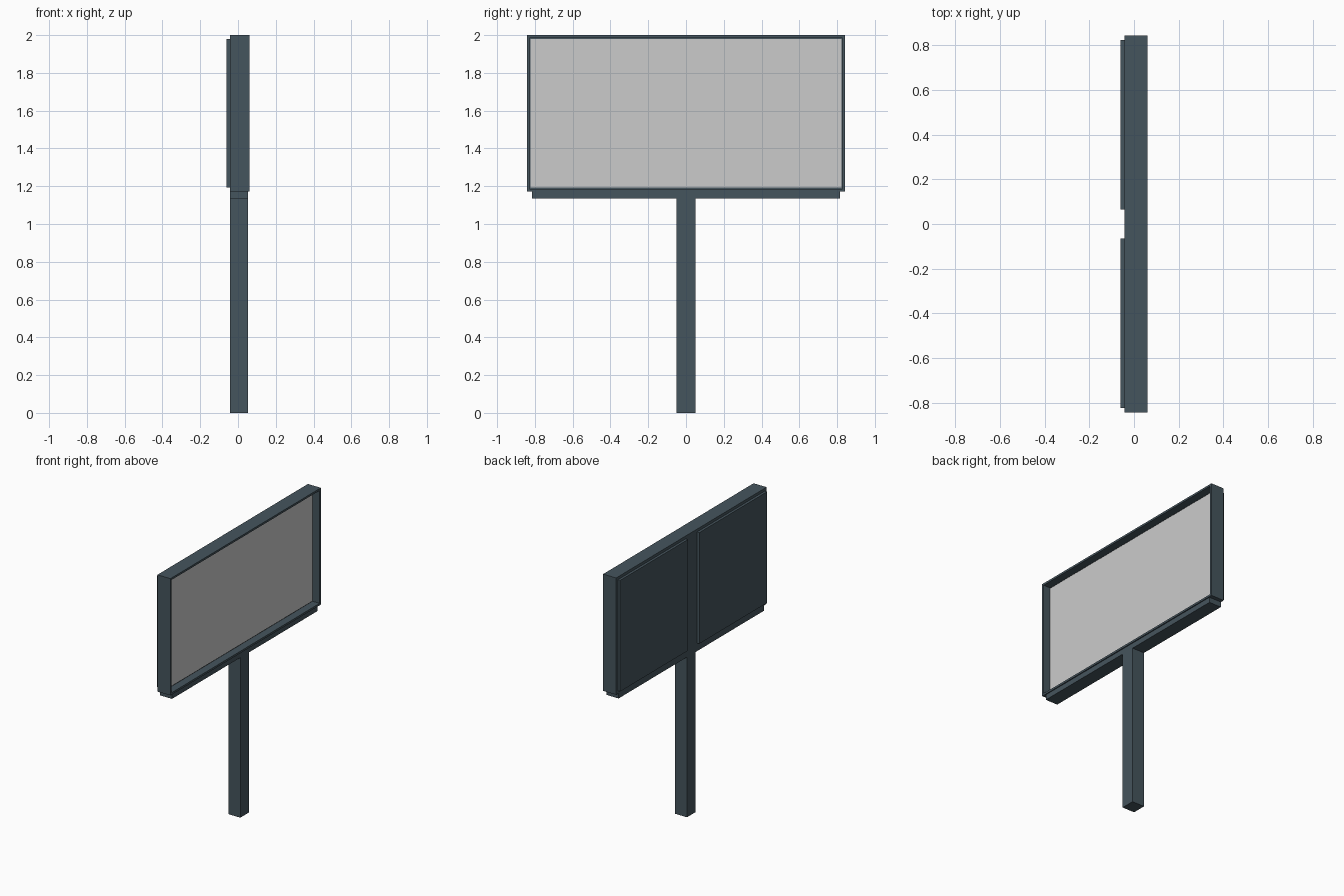
import bpy
import bmesh
from mathutils import Vector

if "Cube" in bpy.data.objects:
    bpy.data.objects.remove(bpy.data.objects["Cube"])

slate = bpy.data.materials.new("slate_metal")
slate.diffuse_color = (0.06, 0.09, 0.11, 1)
slate.use_nodes = True
slate.node_tree.nodes["Principled BSDF"].inputs["Base Color"].default_value = slate.diffuse_color


def box(name, lo, hi, mat=None, recess=None):
    """Box between two corners; recess=(border, depth) sinks its +x face."""
    lo, hi = Vector(lo), Vector(hi)
    bm = bmesh.new()
    bmesh.ops.create_cube(bm, size=1)
    for v in bm.verts:
        v.co = (lo + hi) / 2 + v.co * (hi - lo)
    if recess:
        bm.normal_update()
        face = max(bm.faces, key=lambda f: f.normal.x)
        bmesh.ops.inset_region(bm, faces=[face], thickness=recess[0])
        moved = bmesh.ops.extrude_discrete_faces(bm, faces=[face])["faces"]
        bmesh.ops.translate(bm, verts=moved[0].verts, vec=(-recess[1], 0, 0))
    bmesh.ops.recalc_face_normals(bm, faces=bm.faces)
    mesh = bpy.data.meshes.new(name)
    bm.to_mesh(mesh)
    bm.free()
    obj = bpy.data.objects.new(name, mesh)
    bpy.context.collection.objects.link(obj)
    if mat:
        mesh.materials.append(mat)
    return obj


# Post and the bar carrying the cabinet
box("post", (-0.042, -0.049, 0), (0.053, 0.049, 1.135), slate)
box("support_bar", (-0.042, -0.815, 1.135), (0.053, 0.815, 1.172), slate)

# Cabinet with a deep recessed front and the display sheet inside it
box("cabinet", (-0.042, -0.843, 1.172), (0.06, 0.843, 2.0), slate, recess=(0.02, 0.056))
box("display_sheet", (0.004, -0.823, 1.192), (0.01, 0.823, 1.98))

# Pair of access doors on the back
door = box("back_doors", (-0.06, 0.064, 1.192), (-0.042, 0.823, 1.98), slate)
door.modifiers.new("Mirror", "MIRROR").use_axis = (False, True, False)
